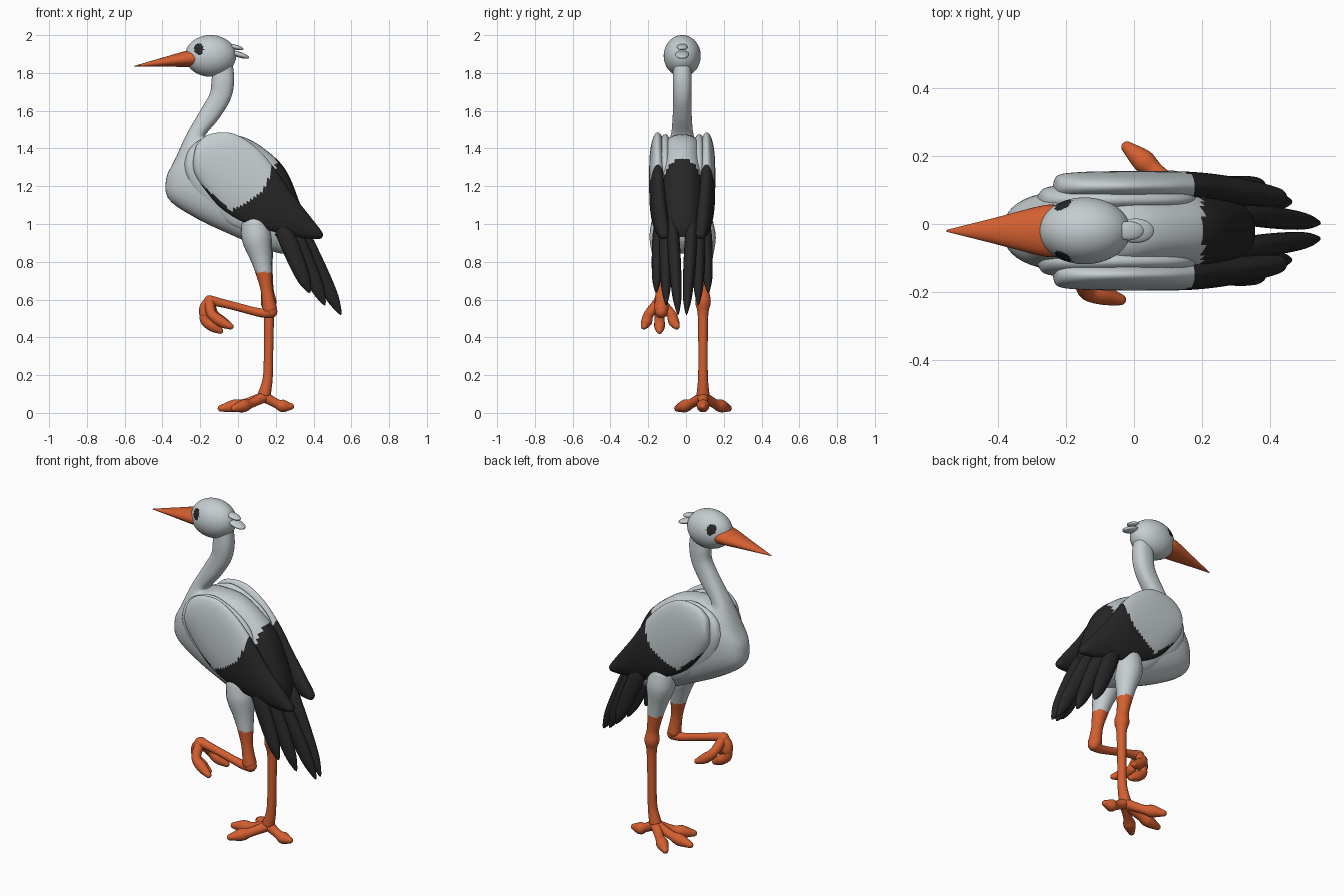
import bpy, bmesh, math
from mathutils import Vector

YC = -0.02  # middle plane of the bird


def material(name, col):
    m = bpy.data.materials.new(name)
    m.diffuse_color = (*col, 1)
    return m


WHITE = material("pale_grey", (0.56, 0.61, 0.63))
BLACK = material("black", (0.02, 0.02, 0.02))
ORANGE = material("orange", (0.66, 0.115, 0.03))


def finish(name, bm, mats, rule=None):
    """Turn a bmesh into a smooth object, colouring faces by a rule."""
    bmesh.ops.recalc_face_normals(bm, faces=bm.faces)
    for f in bm.faces:
        f.smooth = True
        if rule:
            f.material_index = int(rule(f.calc_center_median()))
    me = bpy.data.meshes.new(name)
    bm.to_mesh(me)
    bm.free()
    for m in mats:
        me.materials.append(m)
    ob = bpy.data.objects.new(name, me)
    bpy.context.collection.objects.link(ob)
    return ob


def smooth_rows(rows, sub):
    """Catmull-Rom interpolation of rows of numbers."""
    rows = [Vector(r) for r in rows]
    p = [rows[0]] + rows + [rows[-1]]
    out = []
    for i in range(1, len(p) - 2):
        a, b, c, d = p[i - 1:i + 3]
        for k in range(sub):
            t = k / sub
            out.append(0.5 * (2 * b + (c - a) * t + (2 * a - 5 * b + 4 * c - d) * t * t
                              + (3 * b - a - 3 * c + d) * t ** 3))
    return out + [rows[-1]]


def skin(rings):
    """Join rings of points into a closed surface."""
    bm = bmesh.new()
    vs = [[bm.verts.new(p) for p in r] for r in rings]
    n = len(vs[0])
    for a, b in zip(vs, vs[1:]):
        for i in range(n):
            j = (i + 1) % n
            bm.faces.new((a[i], a[j], b[j], b[i]))
    bm.faces.new(vs[0])
    bm.faces.new(vs[-1])
    return bm


def loft(name, rows, mats, rule=None, sub=6, n=32, power=2.0):
    """Rows: upper x, z, lower x, z, half width in y, centre y."""
    def sp(v):
        return math.copysign(abs(v) ** (2 / power), v)
    rings = []
    for ux, uz, lx, lz, w, y in smooth_rows(rows, sub):
        c = Vector(((ux + lx) / 2, y, (uz + lz) / 2))
        u = Vector(((ux - lx) / 2, 0, (uz - lz) / 2))
        v = Vector((0, max(w, 0.002), 0))
        rings.append([c + u * sp(math.cos(a)) + v * sp(math.sin(a))
                      for a in (2 * math.pi * i / n for i in range(n))])
    return finish(name, skin(rings), mats, rule)


def tube(name, rows, mats, rule=None, sub=6, n=14):
    """Rows: x, y, z, radius. Ends are rounded."""
    pts = [(Vector(r[:3]), max(r[3], 0.003)) for r in smooth_rows([Vector(r) for r in rows], sub)]
    (p0, r0), (p1, r1) = pts[0], pts[-1]
    d0 = (p0 - pts[1][0]).normalized()
    d1 = (p1 - pts[-2][0]).normalized()
    for f, g in ((0.5, 0.85), (0.85, 0.5), (0.98, 0.15)):
        pts.insert(0, (p0 + d0 * r0 * f, r0 * g))
        pts.append((p1 + d1 * r1 * f, r1 * g))
    rings = []
    for i, (p, r) in enumerate(pts):
        t = (pts[min(i + 1, len(pts) - 1)][0] - pts[max(i - 1, 0)][0]).normalized()
        a = (Vector((0, 1, 0)) - t * t.y).normalized()
        b = t.cross(a)
        rings.append([p + r * (a * math.cos(k) + b * math.sin(k))
                      for k in (2 * math.pi * j / n for j in range(n))])
    return finish(name, skin(rings), mats, rule)


def ball(name, centre, size, mats, rule=None, tilt=0.0, u=32, v=20):
    bm = bmesh.new()
    bmesh.ops.create_uvsphere(bm, u_segments=u, v_segments=v, radius=1)
    c, s = math.cos(tilt), math.sin(tilt)
    for q in bm.verts:
        x, y, z = (q.co[i] * size[i] for i in range(3))
        q.co = Vector((x * c + z * s, y, z * c - x * s)) + Vector(centre)
    return finish(name, bm, mats, rule)


# Neck and body in one sweep from head to rump, black on the rear of the back
loft("body", [
    (-0.03, 1.86, -0.13, 1.86, 0.045, YC), (-0.02, 1.76, -0.14, 1.76, 0.05, YC),
    (-0.04, 1.66, -0.15, 1.69, 0.048, YC), (-0.10, 1.56, -0.20, 1.60, 0.05, YC),
    (-0.175, 1.465, -0.27, 1.48, 0.06, YC), (-0.11, 1.475, -0.335, 1.34, 0.09, YC),
    (0.03, 1.46, -0.38, 1.24, 0.115, YC), (0.15, 1.39, -0.365, 1.13, 0.125, YC),
    (0.25, 1.29, -0.22, 1.03, 0.13, YC), (0.32, 1.13, -0.03, 0.94, 0.12, YC),
    (0.355, 1.0, 0.10, 0.885, 0.10, YC), (0.34, 0.92, 0.22, 0.845, 0.06, YC),
    (0.30, 0.87, 0.27, 0.85, 0.01, YC)], [WHITE, BLACK],
    lambda c: c.x > 0.2 and c.z > 0.93, n=48, power=2.4)

# Head with eyes coloured on both sides
ball("head", (-0.145, YC, 1.89), (0.135, 0.098, 0.11), [WHITE, BLACK],
     lambda c: math.hypot((c.x + 0.207) / 0.025, (c.z - 1.927) / 0.03) < 1, u=96, v=64)

# Beak
loft("beak", [(-0.22, 1.925, -0.22, 1.83, 0.075, YC), (-0.27, 1.918, -0.27, 1.832, 0.074, YC),
              (-0.41, 1.878, -0.41, 1.833, 0.038, YC), (-0.55, 1.837, -0.55, 1.834, 0.003, YC)],
     [ORANGE])

# Crest tufts at the back of the head
ball("crest_upper", (-0.015, YC, 1.937), (0.045, 0.028, 0.013), [WHITE], tilt=0.25)
ball("crest_lower", (0.005, YC, 1.897), (0.056, 0.036, 0.015), [WHITE], tilt=0.3)


def wing_dark(c):
    far = math.hypot(c.x + 0.1, c.z - 1.35) > 0.285
    return far or c.z < 1.19 - 0.9 * (c.x + 0.17)


for side, tag in ((-1, "right"), (1, "left")):
    def y(off):
        return YC + side * off

    # Shoulder layer under the wing
    loft("shoulder_" + tag, [
        (-0.28, 1.34, -0.285, 1.31, 0.01, y(0.09)), (-0.255, 1.40, -0.27, 1.24, 0.035, y(0.09)),
        (-0.19, 1.45, -0.22, 1.15, 0.045, y(0.09)), (-0.08, 1.475, -0.13, 1.07, 0.05, y(0.09)),
        (0.06, 1.42, -0.03, 0.99, 0.05, y(0.09)), (0.16, 1.33, 0.08, 0.96, 0.04, y(0.09)),
        (0.2, 1.2, 0.15, 1.0, 0.01, y(0.09))], [WHITE])

    # Wing, white at the shoulder and black to the tip and lower edge
    loft("wing_" + tag, [
        (-0.235, 1.36, -0.238, 1.33, 0.008, y(0.128)), (-0.215, 1.425, -0.23, 1.27, 0.033, y(0.13)),
        (-0.15, 1.475, -0.18, 1.19, 0.042, y(0.13)), (-0.03, 1.48, -0.09, 1.085, 0.045, y(0.13)),
        (0.09, 1.41, 0.03, 1.01, 0.045, y(0.13)), (0.19, 1.30, 0.15, 0.97, 0.045, y(0.128)),
        (0.28, 1.17, 0.26, 0.945, 0.042, y(0.12)), (0.37, 1.055, 0.35, 0.925, 0.036, y(0.108)),
        (0.44, 0.965, 0.42, 0.92, 0.025, y(0.098)), (0.45, 0.94, 0.443, 0.925, 0.006, y(0.095))],
        [WHITE, BLACK], wing_dark, sub=8, n=56)

    # Three long tail feathers
    for k, (x0, z0, x1, z1, a, b) in enumerate([(0.21, 1.04, 0.38, 0.635, 0.12, 0.138),
                                                (0.25, 1.05, 0.46, 0.57, 0.09, 0.085),
                                                (0.28, 1.05, 0.545, 0.52, 0.055, 0.022)]):
        d = Vector((x1 - x0, z1 - z0)).normalized()
        rows = []
        for t, w in ((0, 0.02), (0.2, 0.045), (0.5, 0.046), (0.8, 0.036), (0.95, 0.016), (1, 0.003)):
            x, z = x0 + (x1 - x0) * t, z0 + (z1 - z0) * t
            rows.append((x - d.y * w, z + d.x * w, x + d.y * w, z - d.x * w,
                         w * 0.7, y(a + (b - a) * t)))
        loft("tail_feather_%s_%d" % (tag, k + 1), rows, [BLACK], n=20)


def leg_orange(c):
    return c.z < 0.745


# Standing leg
tube("standing_leg", [
    (0.10, 0.07, 1.0, 0.075), (0.11, 0.08, 0.92, 0.078), (0.128, 0.085, 0.82, 0.057),
    (0.14, 0.088, 0.745, 0.044), (0.155, 0.09, 0.65, 0.034), (0.162, 0.09, 0.585, 0.041),
    (0.164, 0.09, 0.52, 0.028), (0.162, 0.09, 0.35, 0.025), (0.158, 0.09, 0.19, 0.026),
    (0.14, 0.09, 0.10, 0.034)], [WHITE, ORANGE], leg_orange, sub=10, n=20)

# Raised leg, folded forward at the joint
tube("raised_thigh", [
    (0.09, -0.11, 1.0, 0.075), (0.10, -0.115, 0.92, 0.078), (0.122, -0.12, 0.82, 0.057),
    (0.137, -0.125, 0.745, 0.044), (0.152, -0.13, 0.65, 0.032), (0.168, -0.13, 0.55, 0.038)],
    [WHITE, ORANGE], leg_orange, sub=10, n=20)
tube("raised_shank", [(0.175, -0.13, 0.535, 0.034), (0.12, -0.132, 0.53, 0.024),
                      (0.0, -0.136, 0.56, 0.022), (-0.10, -0.14, 0.585, 0.024),
                      (-0.15, -0.14, 0.592, 0.032)], [ORANGE])

# Toes of the standing foot: three forward, one back
for i, (x, yy) in enumerate([(-0.09, 0.09), (-0.02, 0.225), (-0.02, -0.045), (0.28, 0.09)]):
    a, b = Vector((0.14, 0.09, 0.085)), Vector((x, yy, 0.024 if i < 3 else 0.034))
    m, q = a.lerp(b, 0.45), a.lerp(b, 0.7)
    tube("standing_toe_%d" % (i + 1), [(*a, 0.03), (m.x, m.y, 0.05, 0.025),
                                       (q.x, q.y, 0.037, 0.034), (*b, 0.018)], [ORANGE])

# Curled toes of the raised foot
for i, (mid, tip) in enumerate([((-0.14, -0.195, 0.525), (-0.04, -0.222, 0.458)),
                                ((-0.178, -0.14, 0.50), (-0.095, -0.14, 0.435)),
                                ((-0.13, -0.08, 0.525), (-0.04, -0.05, 0.458)),
                                ((-0.178, -0.14, 0.56), (-0.175, -0.14, 0.50))]):
    a, b, c = Vector((-0.15, -0.14, 0.592)), Vector(mid), Vector(tip)
    q = b.lerp(c, 0.5)
    tube("raised_toe_%d" % (i + 1), [(*a, 0.028), (*b, 0.026), (q.x, q.y, q.z - 0.008, 0.029),
                                     (*c, 0.017)], [ORANGE])
